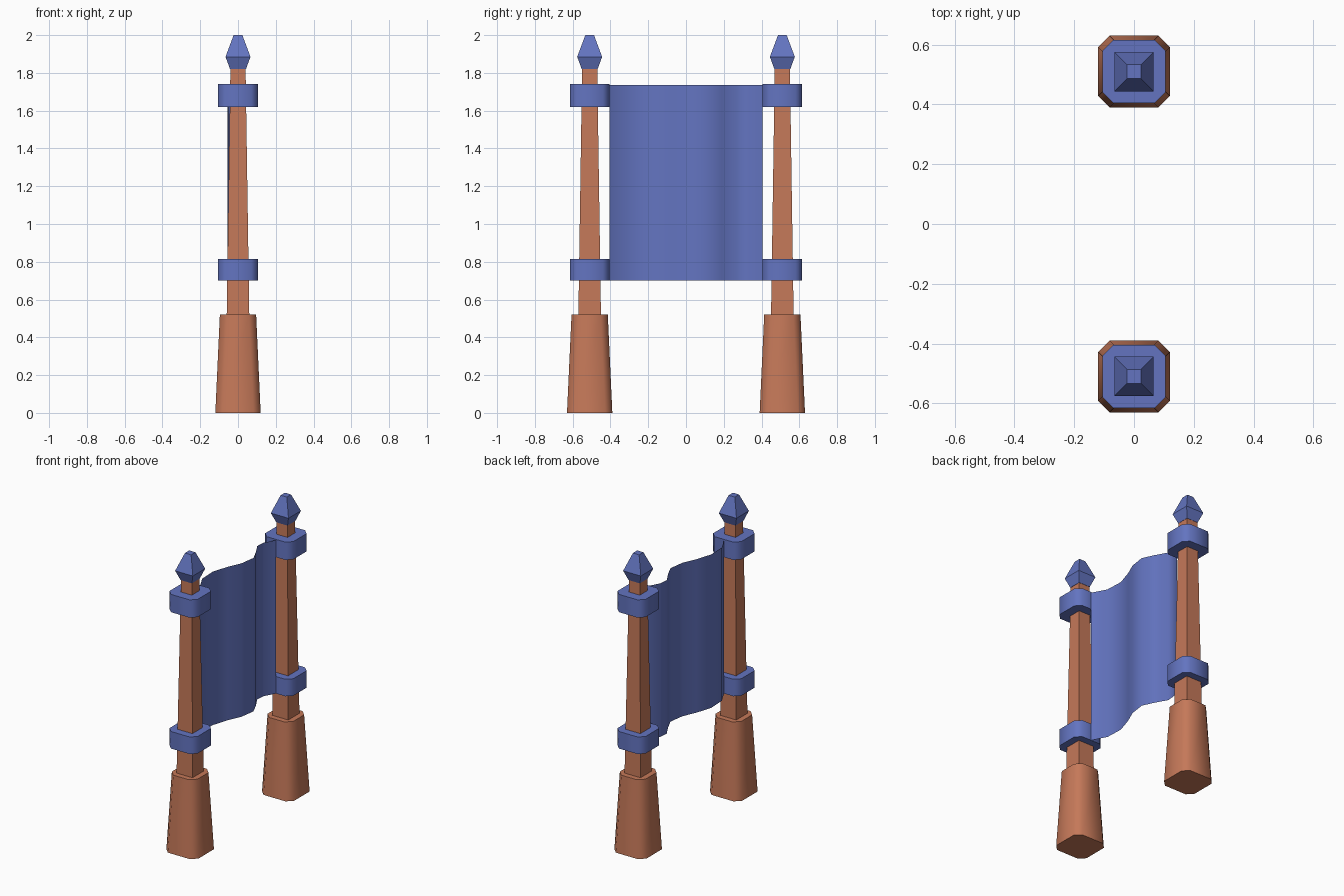
import bpy, bmesh, math

if "Cube" in bpy.data.objects:
    bpy.data.objects.remove(bpy.data.objects["Cube"])


def material(name, rgb):
    m = bpy.data.materials.new(name)
    m.diffuse_color = (*rgb, 1)
    m.use_nodes = True
    m.node_tree.nodes["Principled BSDF"].inputs["Base Color"].default_value = m.diffuse_color
    return m


WOOD = material("terracotta wood", (0.56, 0.19, 0.10))
BLUE = material("blue cloth", (0.125, 0.175, 0.53))


def square(h, cut=0):
    """Square outline of half width h, with optional cut corners."""
    if not cut:
        return [(h, -h), (h, h), (-h, h), (-h, -h)]
    k = h - cut
    return [(k, -h), (h, -k), (h, k), (k, h), (-k, h), (-h, k), (-h, -k), (-k, -h)]


def finish(bm, name, mat, smooth):
    me = bpy.data.meshes.new(name)
    bm.to_mesh(me)
    bm.free()
    ob = bpy.data.objects.new(name, me)
    bpy.context.collection.objects.link(ob)
    me.materials.append(mat)
    if smooth:
        bpy.context.view_layer.objects.active = ob
        ob.select_set(True)
        bpy.ops.object.shade_smooth_by_angle(angle=math.radians(50))
        ob.select_set(False)
    return ob


def stack(name, y, levels, mat, cut=0, smooth=False):
    """Closed solid lofted through (height, half width) levels."""
    bm = bmesh.new()
    rings = [[bm.verts.new((px, py + y, z)) for px, py in square(h, cut)]
             for z, h in levels]
    n = len(rings[0])
    for a, b in zip(rings, rings[1:]):
        for i in range(n):
            j = (i + 1) % n
            bm.faces.new((a[i], a[j], b[j], b[i]))
    bm.faces.new(rings[0][::-1])
    bm.faces.new(rings[-1])
    return finish(bm, name, mat, smooth)


# Two matching posts
for side, y in (("left", -0.51), ("right", 0.51)):
    stack(side + "_base", y, [(0, 0.12), (0.52, 0.096)], WOOD, 0.038, True)
    stack(side + "_pole", y, [(0.50, 0.06), (1.83, 0.04)], WOOD)
    stack(side + "_finial", y, [(1.82, 0.042), (1.885, 0.066), (2.0, 0.023)], BLUE)
    stack(side + "_lower_band", y, [(0.70, 0.105), (0.815, 0.105)], BLUE, 0.035, True)
    stack(side + "_upper_band", y, [(1.62, 0.105), (1.74, 0.105)], BLUE, 0.035, True)

# Wavy cloth sheet hung between the bands: (y, x) fold points
folds = [(-0.405, 0.0), (-0.31, -0.05), (-0.19, -0.055), (-0.08, -0.02), (0.01, 0.02),
         (0.115, 0.035), (0.19, 0.0), (0.27, -0.045), (0.33, -0.04), (0.405, 0.0)]
bm = bmesh.new()
low = [bm.verts.new((x, y, 0.70)) for y, x in folds]
high = [bm.verts.new((x, y, 1.735)) for y, x in folds]
for i in range(len(folds) - 1):
    bm.faces.new((low[i], low[i + 1], high[i + 1], high[i]))
finish(bm, "cloth_sheet", BLUE, True)
